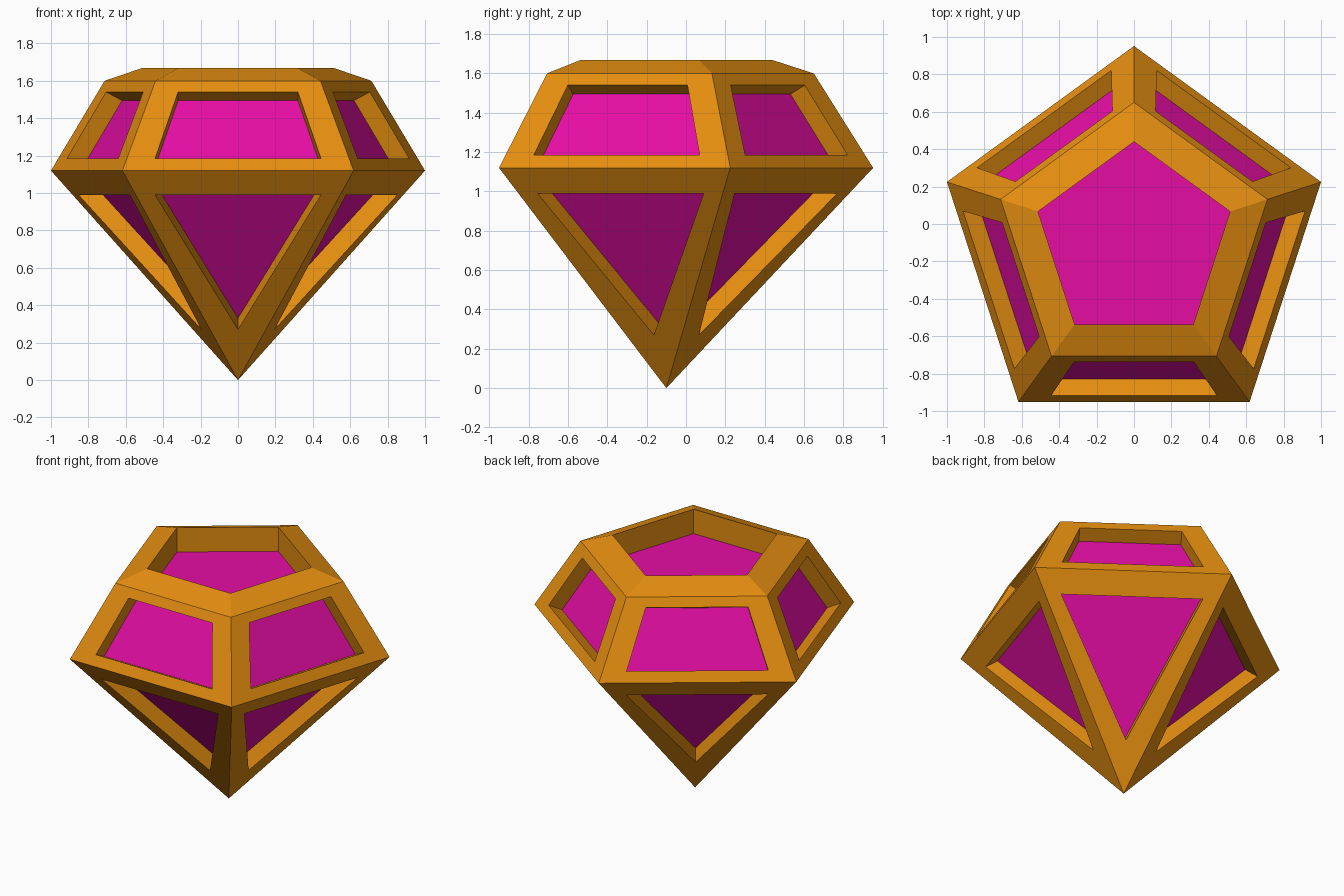
import bpy, bmesh, math
from mathutils import Vector

if "Cube" in bpy.data.objects:
    bpy.data.objects.remove(bpy.data.objects["Cube"])

R_GIRDLE, Z_GIRDLE = 1.0515, 1.12
R_CROWN, Z_CROWN = 0.75, 1.60
R_RIM, Z_RIM = 0.54, 1.668
DEPTH = 0.10                      # window recess depth
CENTRE_Y = -0.10
C36, T36 = math.cos(math.pi / 5), math.tan(math.pi / 5)
A_GIRDLE, A_CROWN, A_RIM = (r * C36 for r in (R_GIRDLE, R_CROWN, R_RIM))


def material(name, rgb):
    m = bpy.data.materials.new(name)
    m.diffuse_color = (*rgb, 1)
    m.use_nodes = True
    m.node_tree.nodes["Principled BSDF"].inputs["Base Color"].default_value = m.diffuse_color
    return m


def side_point(k, u, a, z):
    """Point on side k: u along the side, a outward from the axis, z up."""
    phi = -math.pi / 2 + k * math.tau / 5
    c, s = math.cos(phi), math.sin(phi)
    return Vector((a * c - u * s, a * s + u * c + CENTRE_Y, z))


def finish(bm, name, mat):
    bmesh.ops.remove_doubles(bm, verts=bm.verts, dist=0.0005)
    bmesh.ops.recalc_face_normals(bm, faces=bm.faces)
    me = bpy.data.meshes.new(name)
    bm.to_mesh(me)
    bm.free()
    me.materials.append(mat)
    ob = bpy.data.objects.new(name, me)
    bpy.context.collection.objects.link(ob)
    return ob


def bridge(bm, outer, inner):
    n = len(outer)
    for i in range(n):
        j = (i + 1) % n
        bm.faces.new([bm.verts.new(p) for p in (outer[i], outer[j], inner[j], inner[i])])


def window_frame(bm, outer, window):
    """Flat border around a window plus the walls going straight in."""
    normal = (outer[1] - outer[0]).cross(outer[2] - outer[0]).normalized()
    bridge(bm, outer, window)
    bridge(bm, window, [p - normal * DEPTH for p in window])


def crown_a(z):
    return A_GIRDLE + (A_CROWN - A_GIRDLE) * (z - Z_GIRDLE) / (Z_CROWN - Z_GIRDLE)


def pavilion_a(z):
    return A_GIRDLE * z / Z_GIRDLE


gold = material("gold orange", (0.78, 0.27, 0.005))
magenta = material("magenta", (0.78, 0.004, 0.37))

# Gold frame: five crown windows, five lower windows, raised table rim
bm = bmesh.new()
ug, uc, ur = A_GIRDLE * T36, A_CROWN * T36, A_RIM * T36
for k in range(5):
    def pts(rows):
        return [side_point(k, *r) for r in rows]

    lo, hi = 1.186, 1.54
    window_frame(bm,
                 pts([(-ug, A_GIRDLE, Z_GIRDLE), (ug, A_GIRDLE, Z_GIRDLE),
                      (uc, A_CROWN, Z_CROWN), (-uc, A_CROWN, Z_CROWN)]),
                 pts([(-0.443, crown_a(lo), lo), (0.443, crown_a(lo), lo),
                      (0.32, crown_a(hi), hi), (-0.32, crown_a(hi), hi)]))
    lo, hi = 0.27, 0.99
    window_frame(bm,
                 pts([(0, 0, 0), (ug, A_GIRDLE, Z_GIRDLE), (-ug, A_GIRDLE, Z_GIRDLE)]),
                 pts([(0, pavilion_a(lo), lo), (0.444, pavilion_a(hi), hi),
                      (-0.444, pavilion_a(hi), hi)]))
    strip = [pts([(-u, a, z), (u, a, z)]) for u, a, z in
             ((uc, A_CROWN, Z_CROWN), (ur, A_RIM, Z_RIM), (ur, A_RIM, Z_CROWN - DEPTH))]
    for (p, q), (r, s) in zip(strip, strip[1:]):
        bm.faces.new([bm.verts.new(v) for v in (p, q, s, r)])
finish(bm, "gold_frame", gold)

# Inner gem: the same cut, every facet plane moved inward by DEPTH
nc = Vector((Z_CROWN - Z_GIRDLE, A_GIRDLE - A_CROWN)).normalized()
npv = Vector((Z_GIRDLE, -A_GIRDLE)).normalized()
dc = nc.dot(Vector((A_GIRDLE, Z_GIRDLE))) - DEPTH
det = nc.x * npv.y - nc.y * npv.x
gem_a = (dc * npv.y + DEPTH * nc.y) / det
gem_z = (-DEPTH * nc.x - npv.x * dc) / det
gem_top = Z_CROWN - DEPTH
top_a = (dc - nc.y * gem_top) / nc.x
tip = -DEPTH / npv.y

bm = bmesh.new()
for k in range(5):
    a, b = (side_point(k, s * gem_a * T36, gem_a, gem_z) for s in (-1, 1))
    c, d = (side_point(k, s * top_a * T36, top_a, gem_top) for s in (1, -1))
    for face in ((a, b, c, d), (side_point(k, 0, 0, tip), b, a)):
        bm.faces.new([bm.verts.new(p) for p in face])
bm.faces.new([bm.verts.new(side_point(k, top_a * T36, top_a, gem_top)) for k in range(5)])
finish(bm, "inner_gem", magenta)
